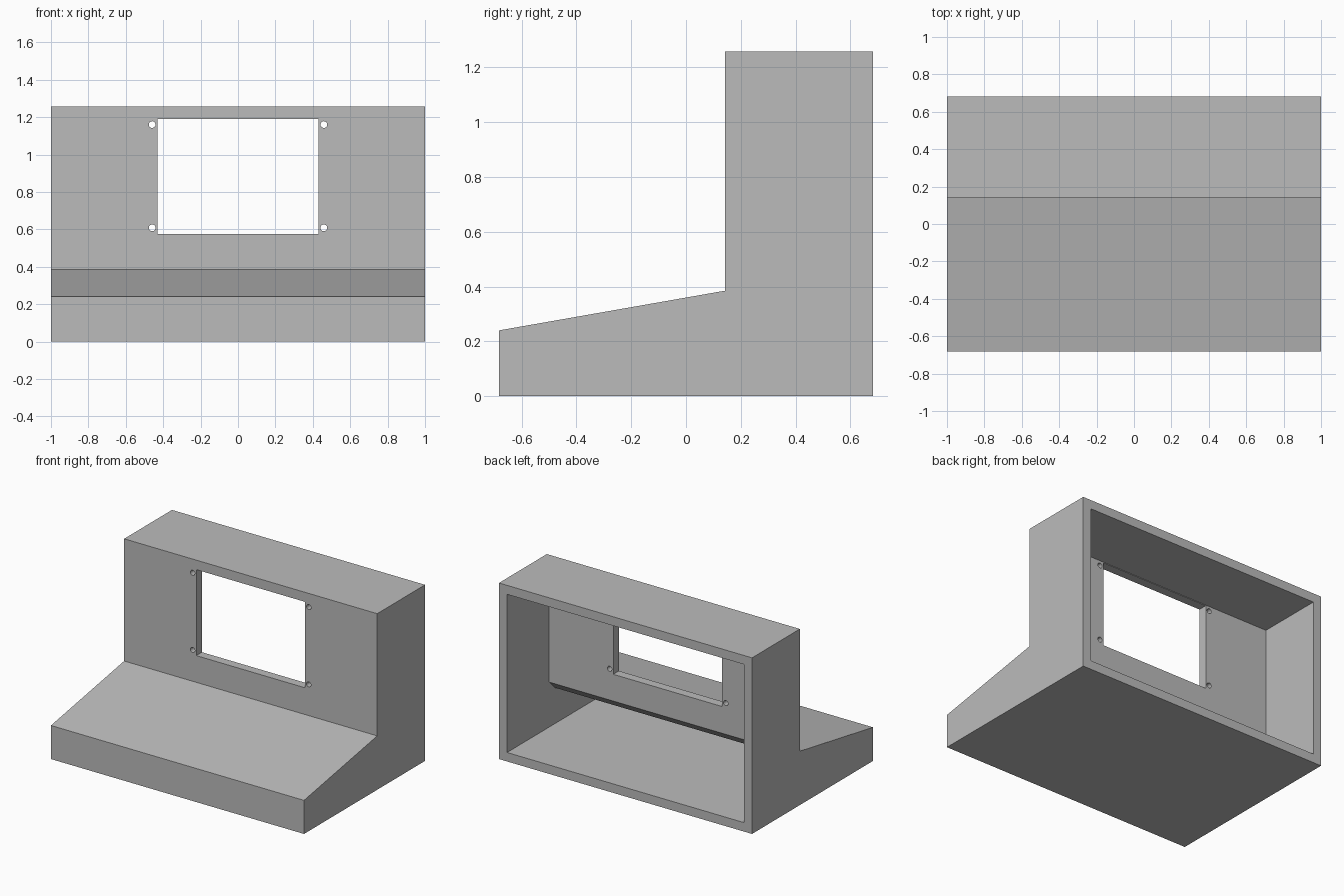
import bpy, bmesh
from mathutils import Matrix

old = bpy.data.objects.get("Cube")
if old:
    bpy.data.objects.remove(old, do_unlink=True)

GREY = (0.5, 0.5, 0.5, 1.0)
mat = bpy.data.materials.new("plain grey")
mat.use_nodes = True
mat.diffuse_color = GREY
mat.node_tree.nodes["Principled BSDF"].inputs["Base Color"].default_value = GREY

HALF_W, WALL = 1.0, 0.064
FRONT, BACK, STEP = -0.683, 0.683, 0.143
LIP, SHELF, TOP = 0.24, 0.385, 1.258


def make_object(name, bm):
    bmesh.ops.recalc_face_normals(bm, faces=bm.faces)
    mesh = bpy.data.meshes.new(name)
    bm.to_mesh(mesh)
    bm.free()
    mesh.materials.append(mat)
    obj = bpy.data.objects.new(name, mesh)
    bpy.context.collection.objects.link(obj)
    return obj


def extrude_profile(name, points, half_width):
    """Extrude a closed (y, z) side profile along x."""
    bm = bmesh.new()
    face = bm.faces.new([bm.verts.new((-half_width, y, z)) for y, z in points])
    side = bmesh.ops.extrude_face_region(bm, geom=[face])
    verts = [g for g in side["geom"] if isinstance(g, bmesh.types.BMVert)]
    bmesh.ops.translate(bm, verts=verts, vec=(2 * half_width, 0, 0))
    return make_object(name, bm)


def cut(target, cutter):
    mod = target.modifiers.new(cutter.name, 'BOOLEAN')
    mod.operation = 'DIFFERENCE'
    mod.solver = 'EXACT'
    mod.object = cutter
    bpy.context.view_layer.objects.active = target
    bpy.ops.object.modifier_apply(modifier=mod.name)
    bpy.data.objects.remove(cutter, do_unlink=True)


# Stepped console housing
housing = extrude_profile("console_housing", [
    (FRONT, 0), (BACK, 0), (BACK, TOP), (STEP, TOP), (STEP, SHELF), (FRONT, LIP)], HALF_W)

# Hollow interior, open at the back, chamfered under the upright panel
cavity = extrude_profile("cavity_cutter", [
    (FRONT + WALL, WALL), (BACK + 0.1, WALL), (BACK + 0.1, TOP - WALL),
    (STEP + WALL, TOP - WALL), (STEP + WALL, SHELF),
    (STEP, SHELF - WALL), (FRONT + WALL, LIP - WALL)], HALF_W - WALL)
cut(housing, cavity)

# Screen window in the upright panel
bm = bmesh.new()
bmesh.ops.create_cube(bm, size=1, matrix=Matrix.Translation((0, STEP + WALL / 2, 0.883))
                      @ Matrix.Diagonal((0.86, 0.2, 0.614, 1)))
cut(housing, make_object("window_cutter", bm))

# Screw holes at the window corners
for x in (-0.459, 0.459):
    for z in (0.608, 1.16):
        bm = bmesh.new()
        bmesh.ops.create_cone(bm, cap_ends=True, segments=24, radius1=0.018, radius2=0.018,
                              depth=0.2, matrix=Matrix.Translation((x, STEP + WALL / 2, z))
                              @ Matrix.Rotation(1.570796, 4, 'X'))
        cut(housing, make_object("screw_hole_cutter", bm))
